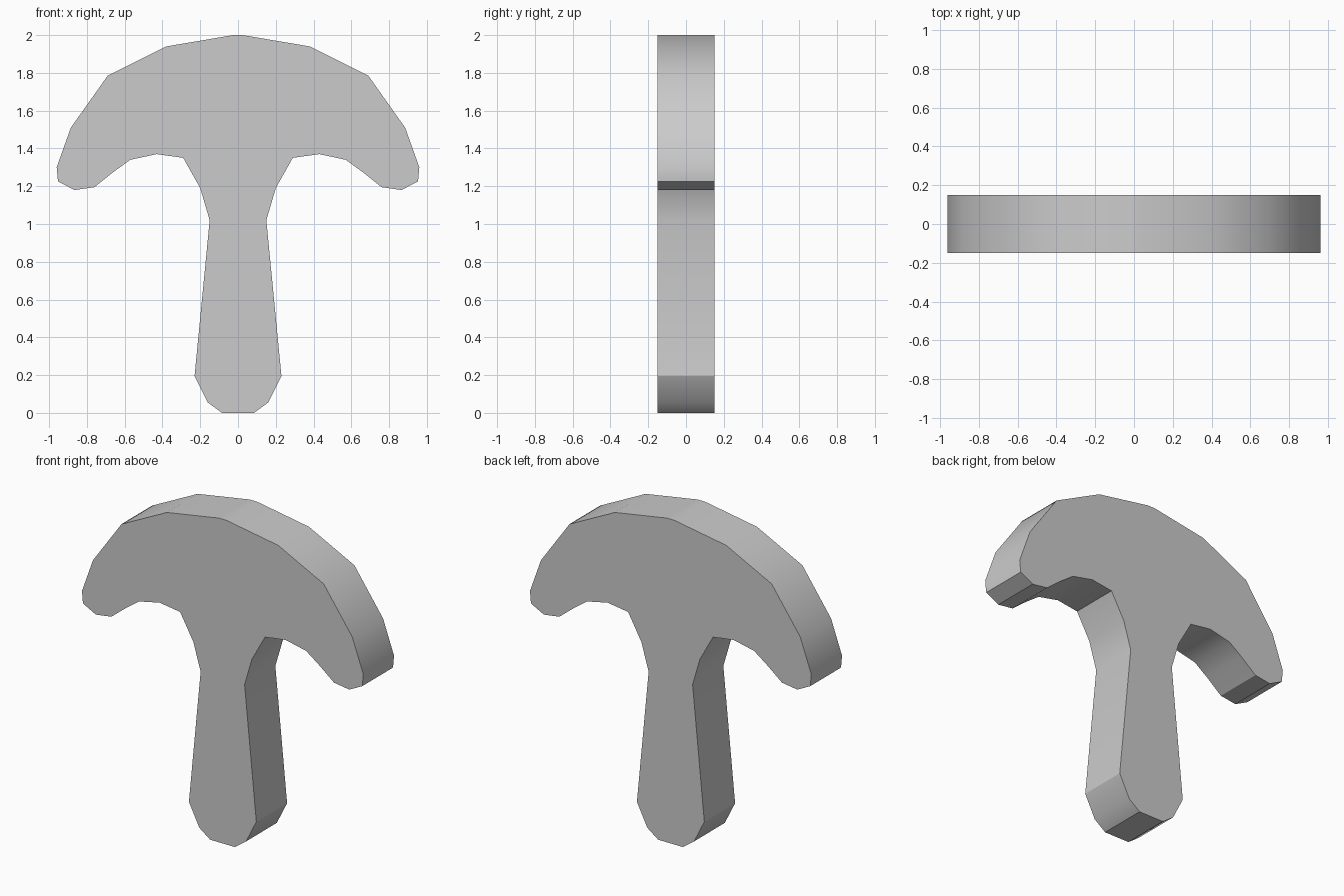
import bpy, bmesh
from math import radians

if "Cube" in bpy.data.objects:
    bpy.data.objects.remove(bpy.data.objects["Cube"])

DEPTH = 0.30

# Right half of the outline, from the foot of the stem up to the crown of the cap
half = [
    (0.085, 0.0), (0.16, 0.055), (0.23, 0.195),              # rounded foot
    (0.15, 1.02), (0.20, 1.19), (0.29, 1.35),                # stem and flare
    (0.43, 1.37), (0.57, 1.34), (0.66, 1.275), (0.76, 1.195),  # underside of cap
    (0.865, 1.18), (0.953, 1.225), (0.96, 1.30),             # rounded cap tip
    (0.885, 1.51), (0.69, 1.785), (0.38, 1.94), (0.025, 2.0),  # dome
]
outline = half + [(-x, z) for x, z in reversed(half)]

# Flat mushroom slab: fill the outline and extrude it front to back
bm = bmesh.new()
front = bm.faces.new([bm.verts.new((x, -DEPTH / 2, z)) for x, z in outline])
ext = bmesh.ops.extrude_face_region(bm, geom=[front], use_keep_orig=True)
bmesh.ops.translate(bm, vec=(0, DEPTH, 0),
                    verts=[g for g in ext["geom"] if isinstance(g, bmesh.types.BMVert)])
bmesh.ops.recalc_face_normals(bm, faces=bm.faces)

mesh = bpy.data.meshes.new("mushroom_slab")
bm.to_mesh(mesh)
bm.free()
slab = bpy.data.objects.new("mushroom_slab", mesh)
bpy.context.collection.objects.link(slab)

# Soft rim, crisp front and back edges
bpy.context.view_layer.objects.active = slab
slab.select_set(True)
bpy.ops.object.shade_smooth_by_angle(angle=radians(30))
